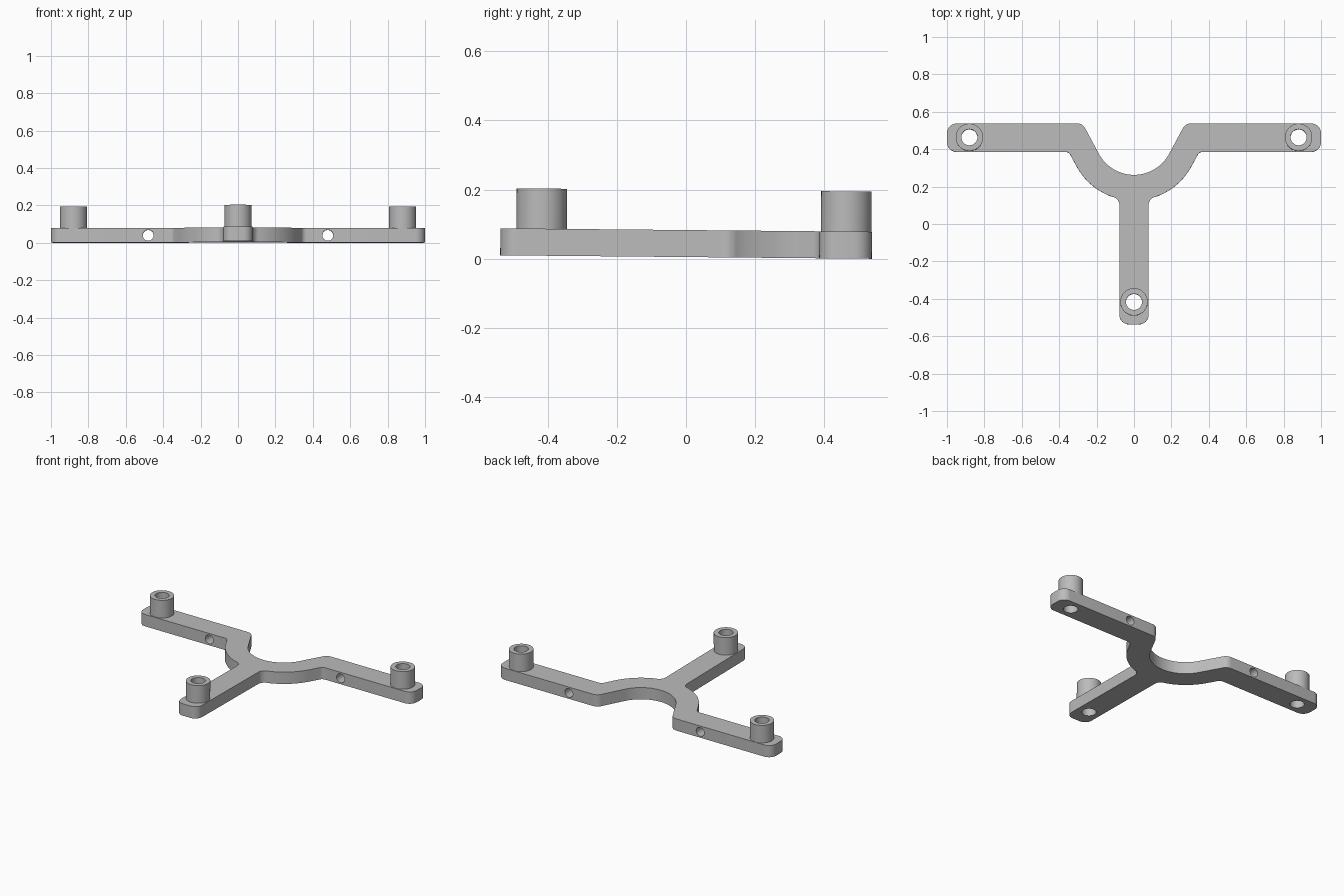
import bpy, bmesh, math
from mathutils import Vector, Matrix

cube = bpy.data.objects.get("Cube")
if cube:
    bpy.data.objects.remove(cube, do_unlink=True)

THICK, POST_TOP = 0.078, 0.194
POST_R, BORE_R, PIN_R = 0.073, 0.043, 0.029
POSTS = {"left_post": (0.88, 0.462), "right_post": (-0.88, 0.462), "front_post": (0, -0.418)}
TILT = Matrix.Translation((0, 0, 0.005)) @ Matrix.Rotation(-0.0093, 4, 'X')

grey = bpy.data.materials.new("plain grey")
grey.use_nodes = True
colour = (0.5, 0.5, 0.5, 1)
grey.diffuse_color = colour
grey.node_tree.nodes["Principled BSDF"].inputs["Base Color"].default_value = colour


def add_object(name, bm):
    bmesh.ops.recalc_face_normals(bm, faces=bm.faces)
    mesh = bpy.data.meshes.new(name)
    bm.to_mesh(mesh)
    bm.free()
    mesh.materials.append(grey)
    obj = bpy.data.objects.new(name, mesh)
    bpy.context.collection.objects.link(obj)
    return obj


def arc(radius, start, end, n):
    """Points on the central ring, in degrees."""
    angles = [math.radians(start + (end - start) * i / n) for i in range(n + 1)]
    return [(radius * math.cos(a), 0.475 + radius * math.sin(a), 0) for a in angles]


def rounded(points, n=8):
    """Replace every corner that has a radius by a tangent arc."""
    out = []
    for i, (x, y, r) in enumerate(points):
        p = Vector((x, y))
        if r == 0:
            out.append(p)
            continue
        a = (Vector(points[i - 1][:2]) - p).normalized()
        b = (Vector(points[(i + 1) % len(points)][:2]) - p).normalized()
        half = a.angle(b) / 2
        centre = p + (a + b).normalized() * r / math.sin(half)
        t = r / math.tan(half)
        va, vb = p + a * t - centre, p + b * t - centre
        sweep = va.angle_signed(vb)
        for k in range(n + 1):
            out.append(centre + Matrix.Rotation(-sweep * k / n, 2) @ va)
    return out


def cylinder(name, radius, depth, matrix):
    bm = bmesh.new()
    bmesh.ops.create_cone(bm, cap_ends=True, segments=48, radius1=radius, radius2=radius,
                          depth=depth, matrix=matrix)
    return add_object(name, bm)


# Bracket plate: half outline, mirrored, then extruded
half = arc(0.213, 270, 207.3, 16)
half += [(-0.275, 0.537, 0.05), (-1, 0.537, 0.052), (-1, 0.385, 0.052), (-0.349, 0.385, 0.03)]
half += arc(0.35, 207.3, 248.2, 14)
half += [(-0.078, 0.134, 0.045), (-0.078, -0.537, 0.05)]
outline = half + [(-x, y, r) for x, y, r in reversed(half[1:])]
bm = bmesh.new()
face = bm.faces.new([bm.verts.new((p.x, p.y, 0)) for p in rounded(outline)])
lift = bmesh.ops.extrude_face_region(bm, geom=[face])["geom"]
bmesh.ops.translate(bm, vec=(0, 0, THICK), verts=[g for g in lift if isinstance(g, bmesh.types.BMVert)])
plate = add_object("bracket_plate", bm)

# Upright bores and the cross holes through the arms
cutters = [cylinder("bore_cutter", BORE_R, 1, Matrix.Translation((x, y, 0))) for x, y in POSTS.values()]
for x in (-0.48, 0.48):
    place = Matrix.Translation((x, 0.46, THICK / 2)) @ Matrix.Rotation(math.pi / 2, 4, 'X')
    cutters.append(cylinder("cross_hole_cutter", PIN_R, 0.4, place))
for cutter in cutters:
    cutter.hide_render = True
    mod = plate.modifiers.new("hole", 'BOOLEAN')
    mod.operation, mod.solver, mod.object = 'DIFFERENCE', 'EXACT', cutter
bpy.context.view_layer.update()
cut = bpy.data.meshes.new_from_object(plate.evaluated_get(bpy.context.evaluated_depsgraph_get()))
plate.modifiers.clear()
plate.data = cut
for cutter in cutters:
    bpy.data.objects.remove(cutter, do_unlink=True)

# Hollow posts: a closed tube profile standing on the plate
parts = [plate]
for name, (x, y) in POSTS.items():
    bm = bmesh.new()
    rings = []
    for r, z in ((POST_R, THICK), (POST_R, POST_TOP), (BORE_R, POST_TOP), (BORE_R, THICK)):
        rings.append(bmesh.ops.create_circle(bm, segments=48, radius=r,
                                             matrix=Matrix.Translation((x, y, z)))["verts"])
    for lower, upper in zip(rings, rings[1:]):
        for i in range(48):
            j = (i + 1) % 48
            bm.faces.new((lower[i], lower[j], upper[j], upper[i]))
    parts.append(add_object(name, bm))

# Slight tilt, smooth walls with sharp edges
bpy.ops.object.select_all(action='DESELECT')
for obj in parts:
    obj.data.transform(TILT)
    obj.select_set(True)
bpy.context.view_layer.objects.active = plate
bpy.ops.object.shade_smooth_by_angle(angle=math.radians(30))
